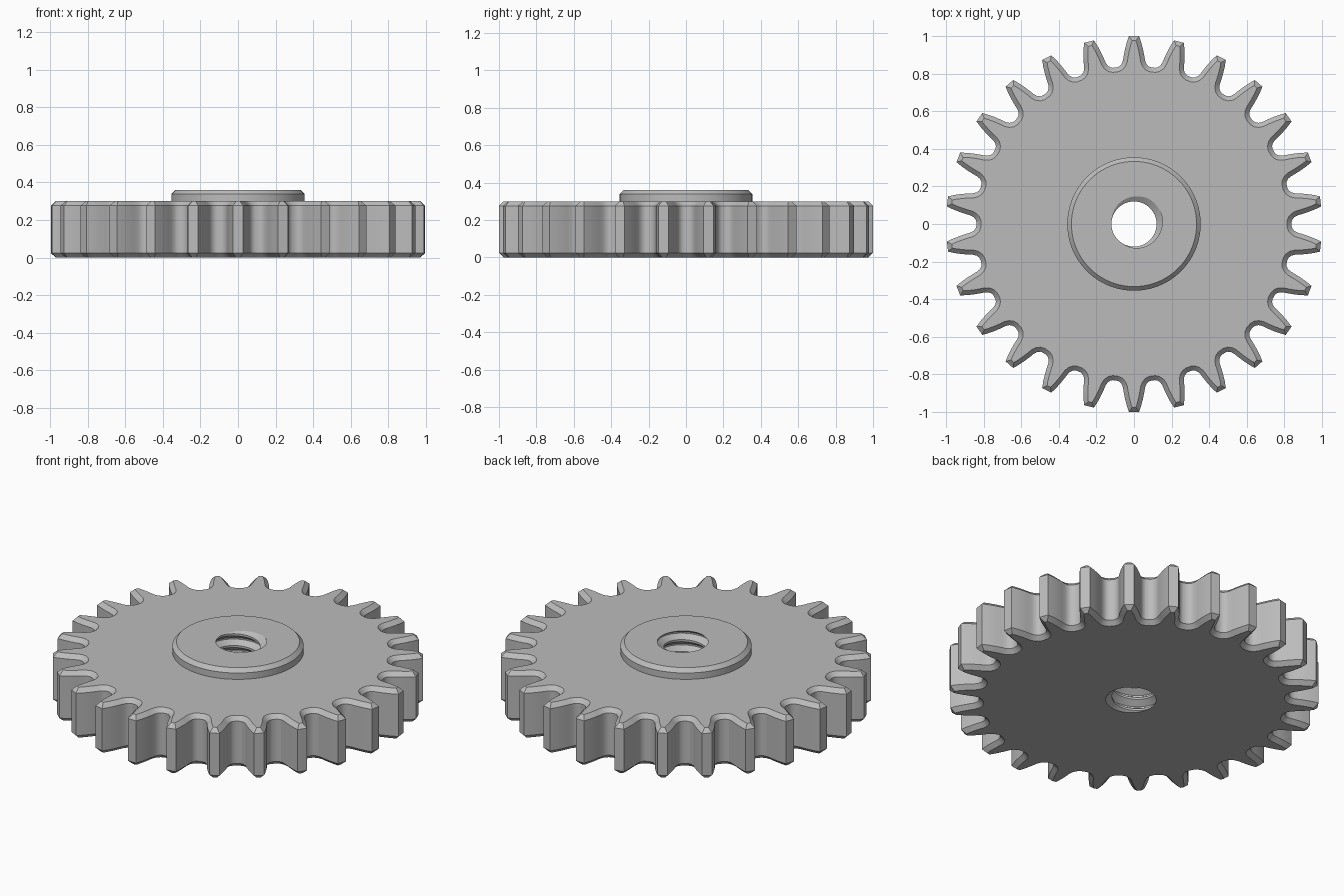
import bpy
import bmesh
from math import cos, sin, pi, radians
from mathutils import Vector

cube = bpy.data.objects.get("Cube")
if cube:
    bpy.data.objects.remove(cube)

TEETH = 26
THICK, HUB_TOP, CHAMFER = 0.30, 0.36, 0.024
STEP = 2 * pi / TEETH

# Half tooth: (radius, half width) from tip down through the root fillet
FLANK = [(1.0, 0.027), (0.965, 0.039), (0.93, 0.048), (0.895, 0.055),
         (0.87, 0.059), (0.852, 0.066), (0.84, 0.077), (0.834, 0.09)]


def gear_outline():
    tooth = [(r, -w) for r, w in reversed(FLANK)] + FLANK
    points = []
    for t in range(TEETH):
        a = pi / 2 + t * STEP
        radial, side = Vector((cos(a), sin(a))), Vector((-sin(a), cos(a)))
        points += [radial * r + side * w for r, w in tooth]
    return points


def inset(points, d):
    """Offset a counter-clockwise outline inwards with mitred corners."""
    result = []
    for i, p in enumerate(points):
        e1 = (p - points[i - 1]).normalized()
        e2 = (points[(i + 1) % len(points)] - p).normalized()
        n1, n2 = Vector((-e1.y, e1.x)), Vector((-e2.y, e2.x))
        result.append(p + (n1 + n2) * (d / (1 + n1.dot(n2))))
    return result


def circle(radius, count=96):
    return [Vector((cos(2 * pi * i / count), sin(2 * pi * i / count))) * radius
            for i in range(count)]


def loft(bm, rings):
    """Skin a stack of (outline, z) rings; return first and last edge loops."""
    loops = [[bm.verts.new((p.x, p.y, z)) for p in pts] for pts, z in rings]
    n = len(loops[0])
    for a, b in zip(loops, loops[1:]):
        for i in range(n):
            j = (i + 1) % n
            bm.faces.new((a[i], a[j], b[j], b[i]))
    return [[bm.edges.get((lp[i - 1], lp[i])) for i in range(n)]
            for lp in (loops[0], loops[-1])]


def threaded_bore(bm):
    """Helical strip trimmed to the gear height; return its end edge loops."""
    pitch, minor, major, n, turns = 0.07, 0.12, 0.155, 64, 9
    profile = [(0.0, major), (0.12, major), (0.5, minor), (0.68, minor)]
    k_count = len(profile)
    start = HUB_TOP - 7 * pitch
    grid = []
    for i in range(n):
        a = 2 * pi * i / n + radians(40)
        column = []
        for k in range(k_count * turns):
            phase, r = profile[k % k_count]
            z = start + pitch * (phase - 0.06 + k // k_count + i / n)
            column.append(bm.verts.new((r * cos(a), r * sin(a), z)))
        grid.append(column)

    def vert(i, k):
        return grid[i % n][k + k_count * (i // n)]

    for i in range(n):
        for k in range(k_count * (turns - 1) - 1):
            bm.faces.new((vert(i, k), vert(i + 1, k),
                          vert(i + 1, k + 1), vert(i, k + 1)))
    ends = []
    for z, direction in ((0, -1), (HUB_TOP, 1)):
        geom = bm.verts[:] + bm.edges[:] + bm.faces[:]
        bmesh.ops.bisect_plane(bm, geom=geom, dist=1e-6, plane_co=(0, 0, z),
                               plane_no=(0, 0, direction), clear_outer=True)
    for z in (0, HUB_TOP):
        ends.append([e for e in bm.edges if e.is_boundary
                     and all(abs(v.co.z - z) < 1e-4 for v in e.verts)])
    return ends


bm = bmesh.new()

# Bore, toothed rim and raised hub
bore_bottom, bore_top = threaded_bore(bm)
outer = gear_outline()
inner = inset(outer, CHAMFER)
rim_bottom, rim_top = loft(bm, [(inner, 0), (outer, CHAMFER),
                                (outer, THICK - CHAMFER), (inner, THICK)])
hub_base, hub_rim = loft(bm, [(circle(0.355), THICK),
                              (circle(0.355), HUB_TOP - 0.022),
                              (circle(0.333), HUB_TOP)])

# Flat ring faces joining the parts
for loop_a, loop_b, z in ((rim_bottom, bore_bottom, -1), (rim_top, hub_base, 1),
                          (hub_rim, bore_top, 1)):
    bmesh.ops.triangle_fill(bm, edges=loop_a + loop_b, use_beauty=True,
                            normal=(0, 0, z))
bmesh.ops.recalc_face_normals(bm, faces=bm.faces[:])

mesh = bpy.data.meshes.new("gear")
bm.to_mesh(mesh)
bm.free()
gear = bpy.data.objects.new("gear", mesh)
bpy.context.collection.objects.link(gear)

# Plain grey metal
grey = bpy.data.materials.new("grey")
grey.use_nodes = True
colour = (0.5, 0.5, 0.5, 1)
grey.diffuse_color = colour
grey.node_tree.nodes["Principled BSDF"].inputs["Base Color"].default_value = colour
mesh.materials.append(grey)

bpy.ops.object.select_all(action="DESELECT")
gear.select_set(True)
bpy.context.view_layer.objects.active = gear
bpy.ops.object.shade_smooth_by_angle(angle=radians(28))
